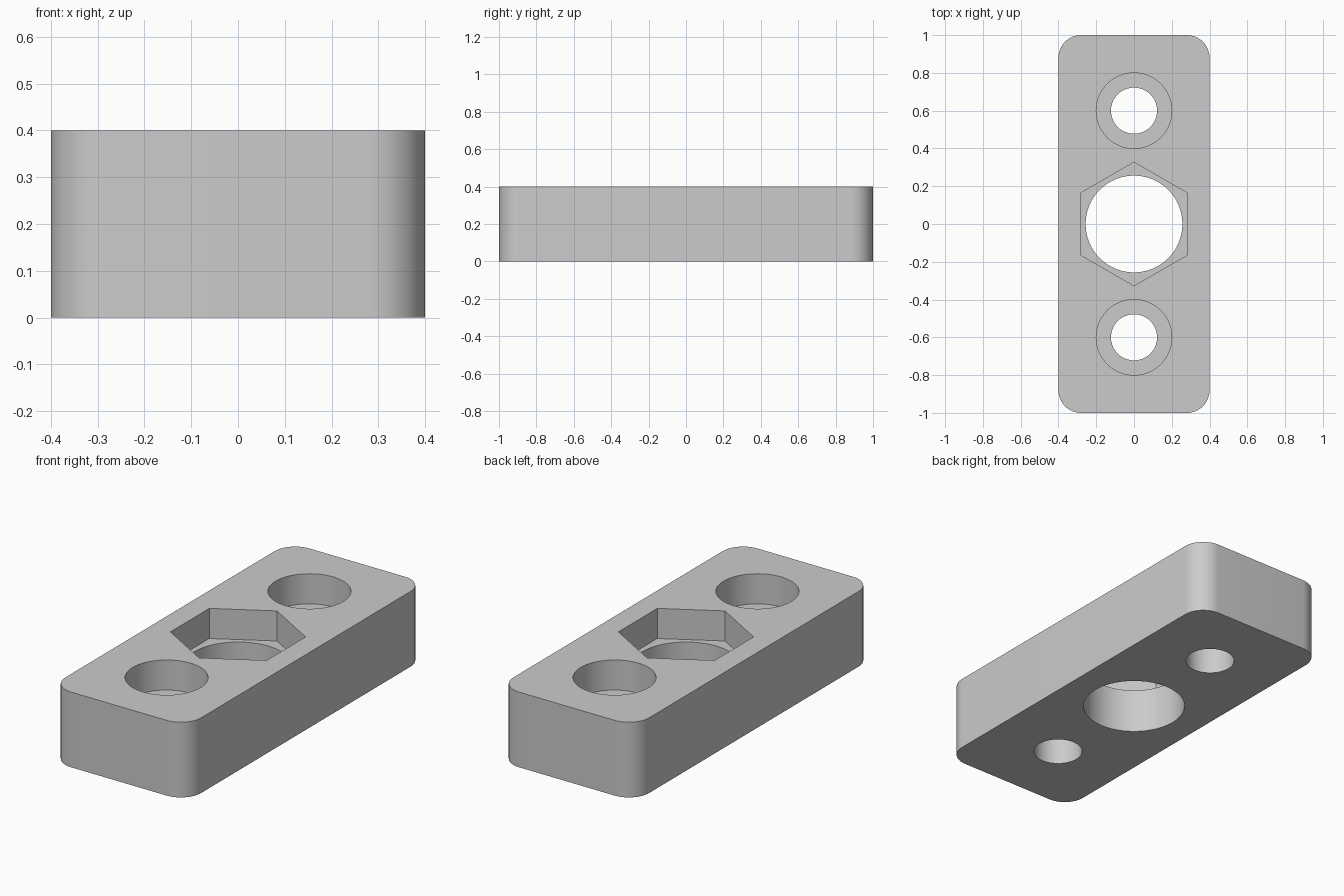
import bpy
import math

cube = bpy.data.objects.get("Cube")
if cube:
    bpy.data.objects.remove(cube, do_unlink=True)

HEIGHT = 0.4
POCKET_FLOOR = 0.24

grey = bpy.data.materials.new("plain grey")
grey.use_nodes = True
colour = (0.6, 0.6, 0.6, 1)
grey.diffuse_color = colour
grey.node_tree.nodes["Principled BSDF"].inputs["Base Color"].default_value = colour


def prism(name, outline, z0, z1):
    """Upright prism from a counter-clockwise outline."""
    n = len(outline)
    verts = [(x, y, z) for z in (z0, z1) for x, y in outline]
    faces = [list(range(n))[::-1], list(range(n, 2 * n))]
    faces += [[i, (i + 1) % n, n + (i + 1) % n, n + i] for i in range(n)]
    mesh = bpy.data.meshes.new(name)
    mesh.from_pydata(verts, [], faces)
    mesh.materials.append(grey)
    obj = bpy.data.objects.new(name, mesh)
    bpy.context.collection.objects.link(obj)
    return obj


def circle(radius, sides, y=0, turn=0):
    angles = [turn + math.tau * i / sides for i in range(sides)]
    return [(radius * math.cos(a), y + radius * math.sin(a)) for a in angles]


def rounded_rectangle(half_x, half_y, radius, steps):
    points = []
    for corner, (sx, sy) in enumerate([(1, 1), (-1, 1), (-1, -1), (1, -1)]):
        for i in range(steps + 1):
            a = (corner + i / steps) * math.pi / 2
            points.append((sx * (half_x - radius) + radius * math.cos(a),
                           sy * (half_y - radius) + radius * math.sin(a)))
    return points


# Rounded block
block = prism("mounting_block", rounded_rectangle(0.4, 1, 0.12, 16), 0, HEIGHT)

# Through holes, and the wider pockets sunk from the top
below, above = -0.1, HEIGHT + 0.1
cutters = [
    prism("centre_hole_cutter", circle(0.256, 96), below, above),
    prism("hex_pocket_cutter", circle(0.327, 6, turn=math.pi / 6), POCKET_FLOOR, above),
]
for y in (-0.6, 0.6):
    cutters.append(prism("bolt_hole_cutter", circle(0.122, 64, y), below, above))
    cutters.append(prism("counterbore_cutter", circle(0.2, 64, y), POCKET_FLOOR, above))

bpy.ops.object.select_all(action="DESELECT")
block.select_set(True)
bpy.context.view_layer.objects.active = block
for cutter in cutters:
    cutter.hide_render = True
    cut = block.modifiers.new(cutter.name, "BOOLEAN")
    cut.operation = "DIFFERENCE"
    cut.solver = "EXACT"
    cut.object = cutter
    bpy.ops.object.modifier_apply(modifier=cut.name)
for cutter in cutters:
    bpy.data.objects.remove(cutter, do_unlink=True)

# Smooth round walls, crisp rims
bpy.ops.object.shade_smooth_by_angle(angle=math.radians(30))
